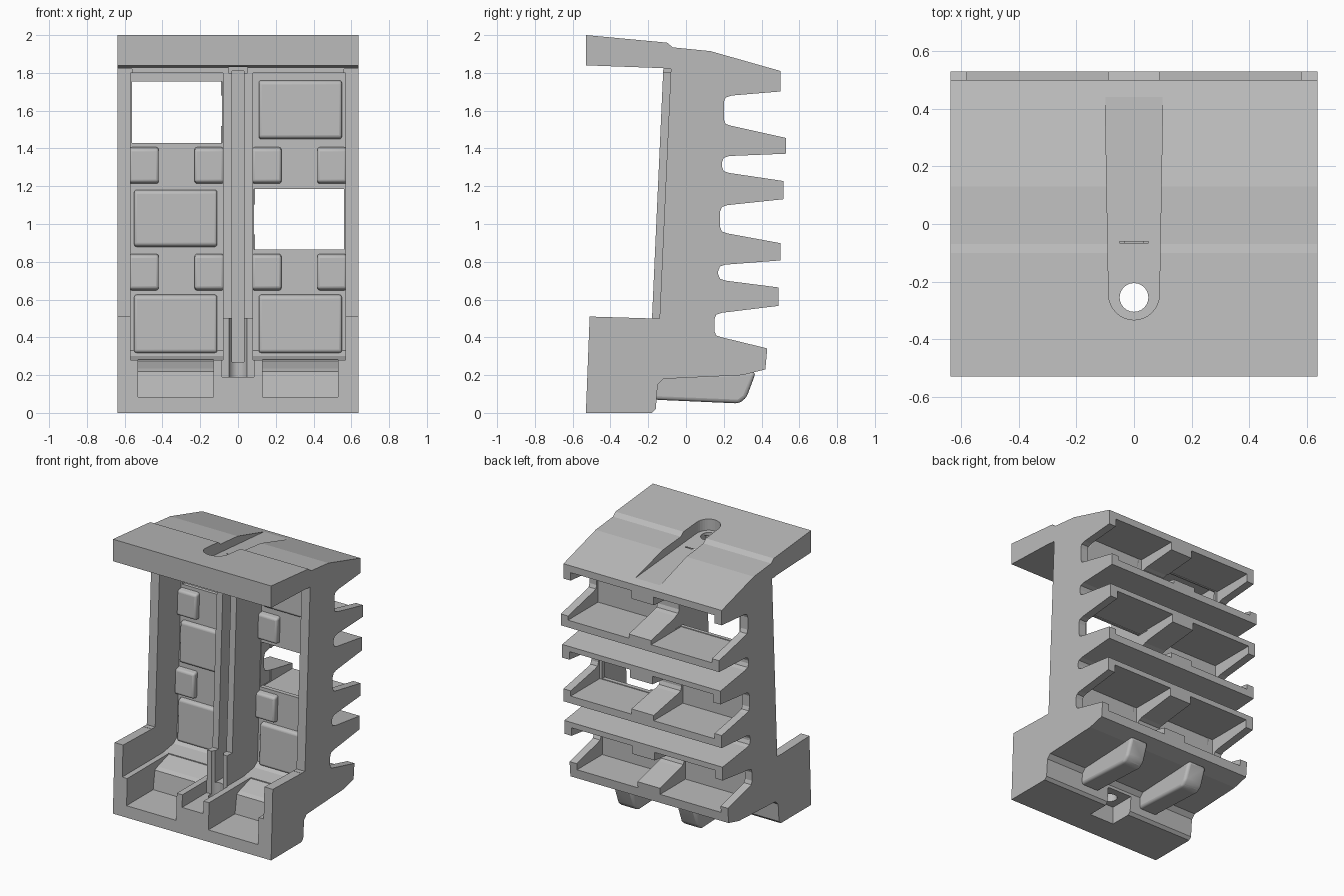
import bpy
import bmesh
import math

default_cube = bpy.data.objects.get("Cube")
if default_cube:
    bpy.data.objects.remove(default_cube, do_unlink=True)

grey = bpy.data.materials.new("plain grey")
grey.use_nodes = True
grey.diffuse_color = (0.5, 0.5, 0.5, 1)
grey.node_tree.nodes["Principled BSDF"].inputs["Base Color"].default_value = grey.diffuse_color


def make_object(name, builder):
    """Turn a bmesh into a linked object with the shared material."""
    bmesh.ops.recalc_face_normals(builder, faces=builder.faces)
    mesh = bpy.data.meshes.new(name)
    builder.to_mesh(mesh)
    builder.free()
    mesh.materials.append(grey)
    item = bpy.data.objects.new(name, mesh)
    bpy.context.scene.collection.objects.link(item)
    return item


def side_profile(name, outline, left, right):
    """Extrude a (y, z) outline across x."""
    builder = bmesh.new()
    face = builder.faces.new([builder.verts.new((left, y, z)) for y, z in outline])
    grown = bmesh.ops.extrude_face_region(builder, geom=[face])["geom"]
    moved = [v for v in grown if isinstance(v, bmesh.types.BMVert)]
    bmesh.ops.translate(builder, verts=moved, vec=(right - left, 0, 0))
    return make_object(name, builder)


def box(name, xs, ys, zs):
    outline = [(ys[0], zs[0]), (ys[1], zs[0]), (ys[1], zs[1]), (ys[0], zs[1])]
    return side_profile(name, outline, xs[0], xs[1])


def round_off(item, width):
    """Bevel the edges and shade them smoothly."""
    modifier = item.modifiers.new("rounded edges", "BEVEL")
    modifier.width = width
    modifier.segments = 3
    bpy.ops.object.select_all(action="DESELECT")
    item.select_set(True)
    bpy.context.view_layer.objects.active = item
    bpy.ops.object.shade_smooth_by_angle(angle=math.radians(35))


# Solid side silhouette: roof, rear fin tips, stepped underside, base, sloped front
body = side_profile("rack_body", [
    (-.53, 2), (-.1, 1.96), (-.07, 1.935), (.13, 1.915), (.5, 1.81),
    (.5, 1.68), (.53, 1.46), (.53, 1.37), (.515, 1.23), (.515, 1.13),
    (.5, .9), (.5, .81), (.49, .66), (.49, .57), (.43, .34), (.42, .23),
    (.3, .2), (-.12, .18), (-.15, .15), (-.16, .02), (-.18, 0), (-.53, 0),
    (-.51, .51), (-.18, .5), (-.12, 1.825), (-.53, 1.84)], -.638, .638)
cutters = []


def cut(cutter):
    cutter.hide_render = True
    cutters.append(cutter)
    modifier = body.modifiers.new("cut", "BOOLEAN")
    modifier.operation = "DIFFERENCE"
    modifier.solver = "EXACT"
    modifier.object = cutter


# Tapered rear gaps: root depth, low and high at the root, low and high at the mouth
for root, low, high, mouth_low, mouth_high in (
        (.2, 1.52, 1.68, 1.44, 1.71), (.19, 1.27, 1.36, 1.215, 1.375),
        (.18, .95, 1.1, .88, 1.14), (.17, .7, .785, .65, .815),
        (.15, .4, .53, .3, .58)):
    cut(side_profile("rear_gap", [
        (root + .04, low), (root + .01, low + .01), (root, low + .035),
        (root, high - .035), (root + .01, high - .01), (root + .04, high),
        (.6, mouth_high), (.6, mouth_low)], -1, 1))

for side in (-1, 1):
    # Tall front bay and low open pocket on each half
    cut(side_profile("front_bay", [
        (-.6, 1.8), (.175, 1.8), (.11, .33), (.07, .3), (-.05, .28), (-.6, .28)],
        side * .08, side * .57))
    cut(side_profile("base_pocket", [
        (-.6, .085), (-.22, .085), (-.2, .22), (-.17, .235), (-.04, .275),
        (-.04, .32), (-.6, .32)], side * .13, side * .53))
    # Side walls stand a little behind the centre post
    cut(side_profile("wall_setback", [
        (-.6, 1.821), (-.08, 1.821), (-.14, .5), (-.3, .506), (-.6, .515)],
        side * .56, side * .8))
    # Trays facing each other across every second gap, open to the rear
    for front, low, high in ((.185, 1.425, 1.76), (.165, .86, 1.19), (.135, .295, .625)):
        cut(box("tray_cavity", (side * .09, side * .58), (front, .7), (low, high)))

# Two open windows, diagonally placed
cut(box("upper_window", (-.56, -.085), (0, .25), (1.43, 1.755)))
cut(box("lower_window", (.085, .56), (0, .25), (.865, 1.185)))

# Centre channel: base trough, post groove, roof notch and underside notch
cut(box("base_trough", (-.085, .085), (-.6, -.24), (.19, .6)))
cut(box("post_groove", (-.032, .032), (-.4, -.04), (.27, 1.81)))
cut(box("roof_notch", (-.05, .05), (-.3, -.06), (1.8, 1.875)))
cut(box("underside_notch", (-.1, .1), (-.34, 0), (-.1, .13)))

# Round-ended roof slot whose floor rises to the surface at the back
builder = bmesh.new()
plan = [(.1, .45), (-.1, .45)]
for step in range(17):
    angle = math.pi * (1 + step / 16)
    plan.append((.088 * math.cos(angle), -.245 + .088 * math.sin(angle)))
face = builder.faces.new([builder.verts.new((x, y, 1.9 - (y + .33) * .095)) for x, y in plan])
for v in bmesh.ops.extrude_face_region(builder, geom=[face])["geom"]:
    if isinstance(v, bmesh.types.BMVert):
        v.co.z = 2.1
cut(make_object("roof_slot", builder))

# Vertical rod hole
builder = bmesh.new()
bmesh.ops.create_cone(builder, cap_ends=True, segments=24, radius1=.05, radius2=.05, depth=6)
bmesh.ops.translate(builder, verts=builder.verts, vec=(0, -.255, 0))
cut(make_object("rod_hole", builder))

# Bake the cuts and discard the cutters
graph = bpy.context.evaluated_depsgraph_get()
carved = bpy.data.meshes.new_from_object(body.evaluated_get(graph))
body.modifiers.clear()
body.data = carved
carved.materials.clear()
carved.materials.append(grey)
for cutter in cutters:
    bpy.data.objects.remove(cutter, do_unlink=True)


def wall_depth(z):
    """Depth of the sloped bay wall at a height."""
    return .11 + (z - .33) * .065 / 1.47


def pad(name, xs, low, high, rise):
    """Rounded pad lying on the sloped bay wall."""
    at_low, at_high = wall_depth(low), wall_depth(high)
    item = side_profile(name, [
        (at_low + .015, low), (at_high + .015, high),
        (at_high - rise, high - .012), (at_low - rise, low + .012)], xs[0], xs[1])
    round_off(item, .014)


for side, label in ((-1, "right"), (1, "left")):
    # Large panels where the wall is closed
    for low, high, open_side in ((1.445, 1.765, -1), (.875, 1.185, 1), (.31, .63, 0)):
        if side != open_side:
            pad(label + "_panel", (side * .11, side * .55), low, high, .03)
    # Pairs of small pads between the panels
    for low in (1.21, .645):
        pad(label + "_inner_pad", (side * .075, side * .23), low, low + .2, .04)
        pad(label + "_outer_pad", (side * .42, side * .575), low, low + .2, .04)
    # Tapered foot under the base
    foot = side_profile(label + "_foot", [
        (-.17, .07), (.28, .05), (.32, .08), (.37, .215), (-.17, .2)],
        side * .18, side * .33)
    round_off(foot, .02)
